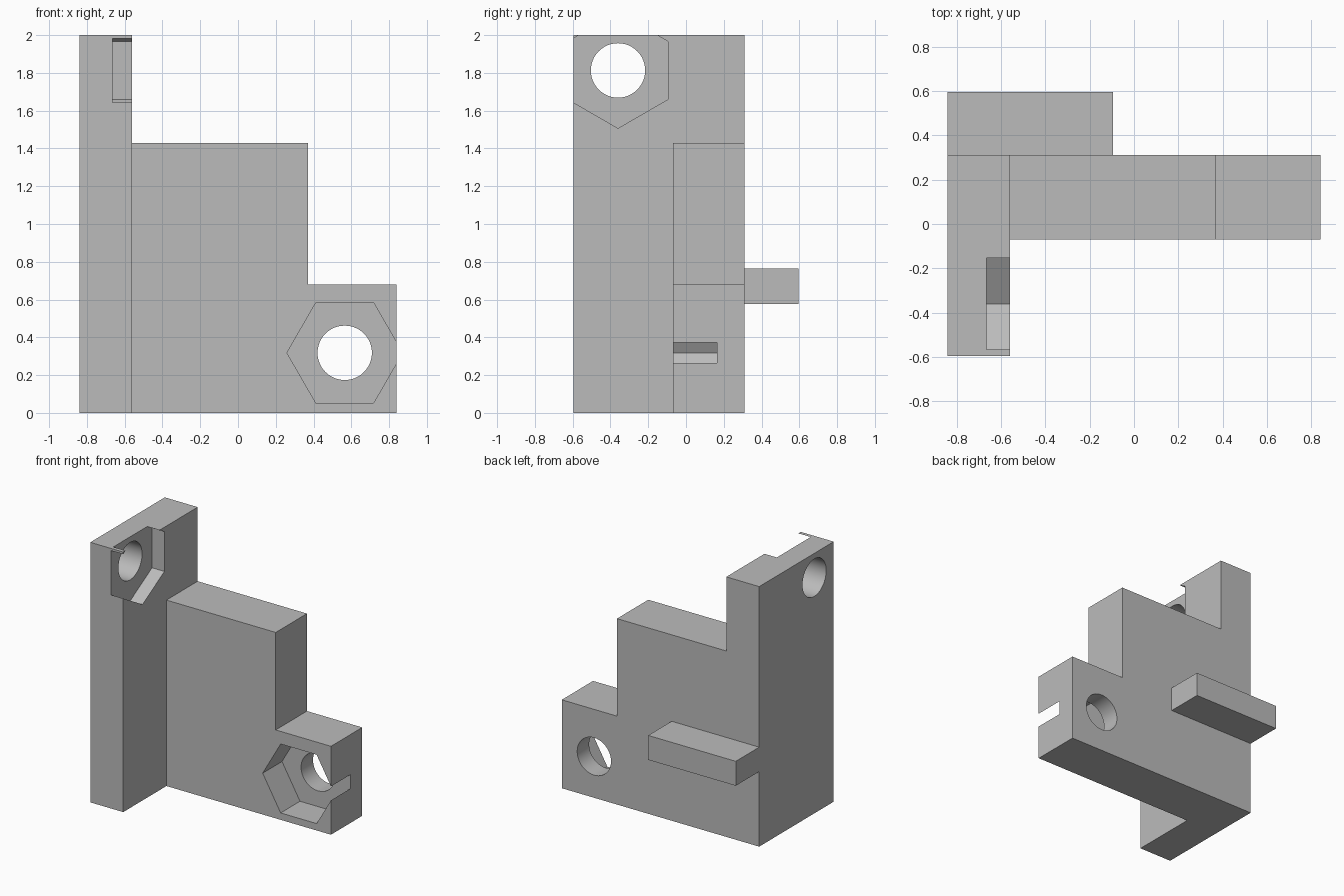
import bpy
import bmesh
from math import pi
from mathutils import Matrix, Vector

default = bpy.data.objects.get("Cube")
if default:
    bpy.data.objects.remove(default, do_unlink=True)

grey = bpy.data.materials.new("plain grey")
grey.use_nodes = True
colour = (0.5, 0.5, 0.5, 1)
grey.diffuse_color = colour
grey.node_tree.nodes["Principled BSDF"].inputs["Base Color"].default_value = colour


def make_object(name, bm):
    bmesh.ops.recalc_face_normals(bm, faces=bm.faces)
    mesh = bpy.data.meshes.new(name)
    bm.to_mesh(mesh)
    bm.free()
    mesh.materials.append(grey)
    obj = bpy.data.objects.new(name, mesh)
    bpy.context.collection.objects.link(obj)
    return obj


def extrude_profile(name, points, y0, y1):
    """Solid from an x-z outline, running from y0 to y1."""
    bm = bmesh.new()
    face = bm.faces.new([bm.verts.new((x, y0, z)) for x, z in points])
    moved = bmesh.ops.extrude_face_region(bm, geom=[face])["geom"]
    verts = [v for v in moved if isinstance(v, bmesh.types.BMVert)]
    bmesh.ops.translate(bm, verts=verts, vec=(0, y1 - y0, 0))
    return make_object(name, bm)


def box(name, x0, x1, y0, y1, z0, z1):
    return extrude_profile(name, [(x0, z0), (x1, z0), (x1, z1), (x0, z1)], y0, y1)


def prism(name, sides, radius, start, end, turn):
    """Regular prism between two points, with a rotation about its axis."""
    start, end = Vector(start), Vector(end)
    axis = end - start
    bm = bmesh.new()
    bmesh.ops.create_cone(
        bm, cap_ends=True, segments=sides, radius1=radius, radius2=radius,
        depth=axis.length,
        matrix=Matrix.Translation((start + end) / 2)
        @ axis.to_track_quat("Z", "Y").to_matrix().to_4x4()
        @ Matrix.Rotation(turn, 4, "Z"))
    return make_object(name, bm)


def combine(target, tool, operation):
    mod = target.modifiers.new(tool.name, "BOOLEAN")
    mod.operation = operation
    mod.solver = "EXACT"
    mod.object = tool
    bpy.context.view_layer.objects.active = target
    bpy.ops.object.modifier_apply(modifier=mod.name)
    bpy.data.objects.remove(tool, do_unlink=True)


# Upright column, stepped wall and rear rib
LEFT, INNER, RIGHT = -0.84, -0.56, 0.84
FRONT, WALL, BACK = -0.595, -0.07, 0.31
bracket = box("bracket", LEFT, INNER, FRONT, BACK, 0, 2)
wall = extrude_profile(
    "stepped_wall",
    [(LEFT, 0), (RIGHT, 0), (RIGHT, 0.68), (0.37, 0.68), (0.37, 1.43), (LEFT, 1.43)],
    WALL, BACK)
rib = box("rear_rib", LEFT, -0.095, BACK - 0.1, 0.595, 0.577, 0.765)
combine(bracket, wall, "UNION")
combine(bracket, rib, "UNION")

# Bolt holes and hexagonal nut pockets
NUT, BOLT = 0.306, 0.144
foot_x, foot_z = 0.565, 0.318
top_y, top_z = -0.36, 1.813
cutters = [
    prism("foot_pocket", 6, NUT, (foot_x, -0.3, foot_z), (foot_x, 0.165, foot_z), pi / 6),
    prism("foot_hole", 48, BOLT, (foot_x, -0.3, foot_z), (foot_x, 0.5, foot_z), 0),
    prism("top_pocket", 6, NUT, (-0.665, top_y, top_z), (-0.4, top_y, top_z), 0),
    prism("top_hole", 48, BOLT, (-1, top_y, top_z), (-0.4, top_y, top_z), 0),
]

# Turn each pocket so its corners point along x (foot) or along z (top)
for pocket, direction, centre in (
        (cutters[0], Vector((1, 0, 0)), Vector((foot_x, 0, foot_z))),
        (cutters[2], Vector((0, 0, 1)), Vector((0, top_y, top_z)))):
    reach = max((v.co - centre).dot(direction) for v in pocket.data.vertices)
    if reach < NUT * 0.95:
        axis = "Y" if direction.x else "X"
        spin = (Matrix.Translation(centre) @ Matrix.Rotation(pi / 6, 4, axis)
                @ Matrix.Translation(-centre))
        pocket.data.transform(spin)

for cutter in cutters:
    combine(bracket, cutter, "DIFFERENCE")

# Smooth bores, sharp edges elsewhere
bpy.ops.object.select_all(action="DESELECT")
bracket.select_set(True)
bpy.context.view_layer.objects.active = bracket
bpy.ops.object.shade_smooth_by_angle(angle=pi / 6)
